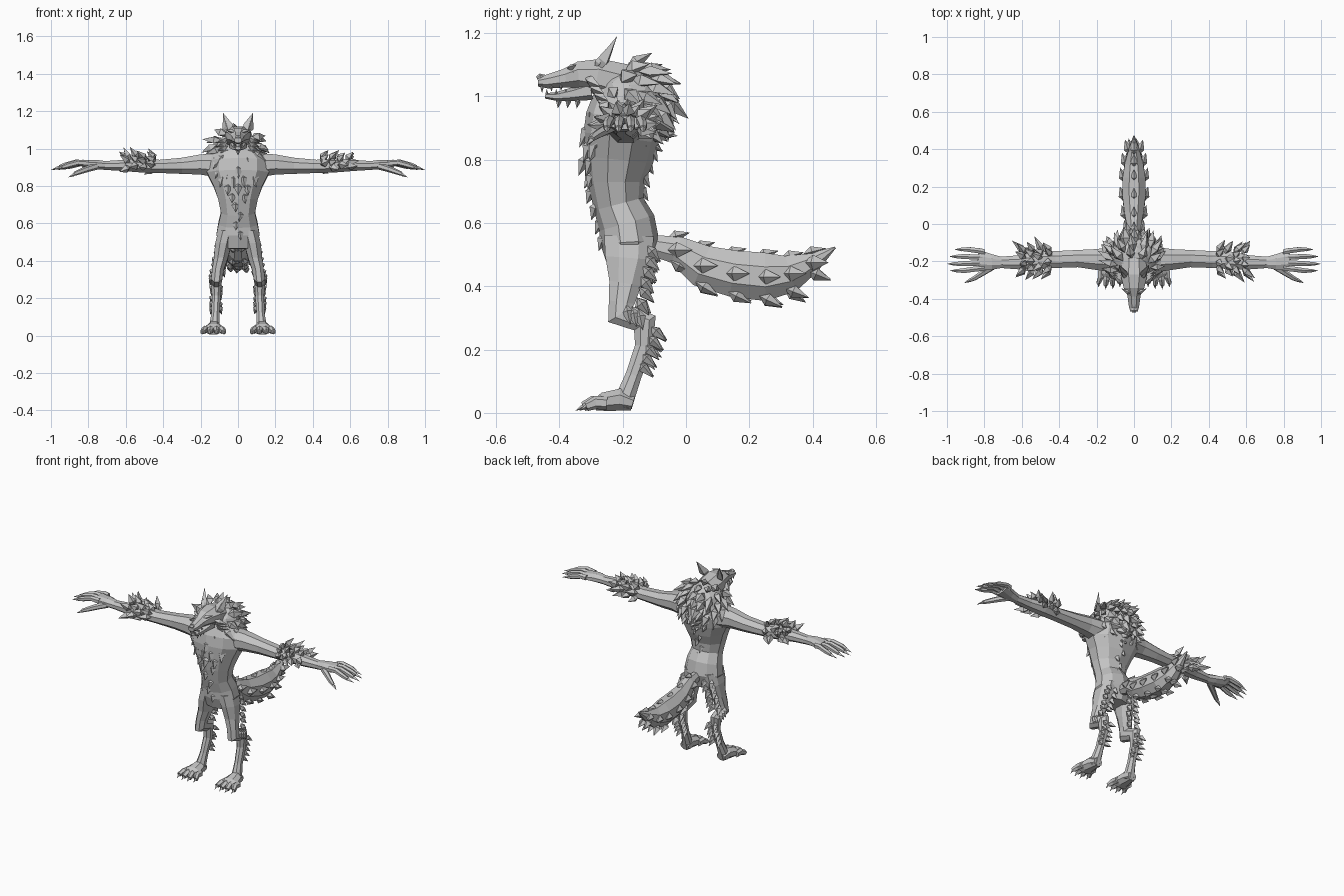
import bpy, bmesh, math, random
from mathutils import Vector

random.seed(4)
if bpy.data.objects.get("Cube"):
    bpy.data.objects.remove(bpy.data.objects["Cube"], do_unlink=True)

grey = bpy.data.materials.new("fur_grey")
grey.use_nodes = True
grey.diffuse_color = (0.55, 0.55, 0.55, 1)
bsdf = next(n for n in grey.node_tree.nodes if n.type == "BSDF_PRINCIPLED")
bsdf.inputs["Base Color"].default_value = grey.diffuse_color
bsdf.inputs["Roughness"].default_value = 0.8

X, Y, Z = Vector((1, 0, 0)), Vector((0, 1, 0)), Vector((0, 0, 1))


def finish(name, bm):
    bmesh.ops.recalc_face_normals(bm, faces=bm.faces)
    mesh = bpy.data.meshes.new(name)
    bm.to_mesh(mesh)
    bm.free()
    mesh.materials.append(grey)
    obj = bpy.data.objects.new(name, mesh)
    bpy.context.collection.objects.link(obj)
    return obj


def tube(bm, rings, side=X, sides=8, flip=1):
    """Skin rings (x, y, z, half width, half depth) along their own path."""
    pts = [Vector((r[0] * flip, r[1], r[2])) for r in rings]
    loops = []
    for i, r in enumerate(rings):
        tangent = Vector()
        if i > 0:
            tangent += (pts[i] - pts[i - 1]).normalized()
        if i < len(pts) - 1:
            tangent += (pts[i + 1] - pts[i]).normalized()
        other = side.cross(tangent).normalized()
        angles = [math.tau * (k + 0.5) / sides for k in range(sides)]
        loops.append([bm.verts.new(pts[i] + side * (r[3] * 1.06 * math.cos(a))
                                   + other * (r[4] * 1.06 * math.sin(a))) for a in angles])
    for a, b in zip(loops, loops[1:]):
        for k in range(sides):
            j = (k + 1) % sides
            bm.faces.new((a[k], a[j], b[j], b[k]))
    bm.faces.new(loops[0])
    bm.faces.new(loops[-1])


def spike(bm, base, direction, length, width, out, thick=0.45):
    """Leaf-shaped lock of fur, claw, tooth or ear."""
    base, d, out = Vector(base), Vector(direction).normalized(), Vector(out)
    side = d.cross(out)
    if side.length < 0.01:
        side = d.cross(X)
    side.normalize()
    n = side.cross(d).normalized()
    mid = base + d * length * 0.38
    ring = [mid + side * width / 2, mid + n * width * thick,
            mid - side * width / 2, mid - n * width * thick]
    ring = [bm.verts.new(p) for p in ring]
    root, tip = bm.verts.new(base), bm.verts.new(base + d * length)
    for k in range(4):
        bm.faces.new((ring[k], ring[k - 1], root))
        bm.faces.new((ring[k], ring[k - 1], tip))


def jitter(v, amount=0.18):
    return Vector(v) + Vector([random.uniform(-amount, amount) for _ in range(3)])


def part(name, rings, **kw):
    bm = bmesh.new()
    tube(bm, rings, **kw)
    return finish(name, bm)


# Torso and neck
part("torso", [(0, -.18, .465, .08, .065), (0, -.178, .54, .115, .088),
               (0, -.187, .6, .104, .085), (0, -.213, .66, .09, .076),
               (0, -.22, .73, .105, .085), (0, -.213, .8, .13, .103),
               (0, -.205, .87, .165, .113), (0, -.195, .93, .165, .115),
               (0, -.185, .99, .115, .11), (0, -.2, 1.05, .08, .08)], sides=10)

# Head, muzzle and jaw
part("head", [(0, -.2, 1.04, .065, .065), (0, -.28, 1.063, .072, .058),
              (0, -.34, 1.068, .056, .043), (0, -.38, 1.058, .036, .031),
              (0, -.44, 1.047, .028, .022), (0, -.468, 1.045, .02, .014)])
part("lower_jaw", [(0, -.3, 1.02, .05, .03), (0, -.36, 1.007, .036, .02),
                   (0, -.41, 1.0, .025, .013), (0, -.445, 1.002, .016, .008)], sides=6)
part("nose", [(0, -.445, 1.06, .012, .008), (0, -.46, 1.06, .016, .012),
              (0, -.47, 1.055, .011, .008)], sides=6)

face = bmesh.new()
for s in (1, -1):
    for i in range(3):
        y = -.455 + i * .03
        spike(face, (s * (.013 + i * .005), y, 1.038), -Z, .027 - i * .004, .011, Y)
        spike(face, (s * (.011 + i * .005), y + .015, 1.0), Z, .024, .01, Y)
    # Brows, eyes and cheek fur
    spike(face, (s * .012, -.375, 1.085), (s, .55, .3), .065, .024, Z)
    spike(face, (s * .025, -.372, 1.073), (s, .7, .15), .03, .013, -Y)
    for i in range(4):
        spike(face, (s * .052, -.32 + i * .012, 1.06 - i * .022), (s * .75, .6, -.35),
              .085, .036, (s, -1, 0))
for i in range(3):
    spike(face, (0, -.4 + i * .03, .997), (0, -.15, -1), .035, .02, Y)
finish("teeth_brows_and_cheeks", face)

ears = bmesh.new()
for s in (1, -1):
    spike(ears, (s * .04, -.285, 1.07), (s * .3, .5, .9), .145, .062, (s * .5, -1, .4), .3)
    spike(ears, (s * .045, -.29, 1.085), (s * .3, .5, .9), .075, .03, (s * .5, -1, .4), .4)
finish("ears", ears)

# Mane: rows of locks sweeping away from the face
mane = bmesh.new()
axis = Vector((0, -.8, .6))
up = X.cross(axis)
centre, size = Vector((0, -.178, .985)), Vector((.125, .112, .112))
bmesh.ops.create_icosphere(mane, subdivisions=2, radius=1)
for v in mane.verts:
    v.co = centre + v.co * size
for row, count in enumerate((11, 14, 16, 16, 13, 8)):
    th = math.radians(48 + row * 21)
    for k in range(count):
        a = math.tau * (k + row % 2 / 2) / count
        radial = X * math.cos(a) + up * math.sin(a)
        out = axis * math.cos(th) + radial * math.sin(th)
        flow = radial * math.cos(th) - axis * math.sin(th)
        spike(mane, centre + out * size * .95, jitter(flow * .85 + out * .5 - Z * .15),
              random.uniform(.08, .115), random.uniform(.045, .06), out)
finish("mane", mane)

# Fur down the chest, belly and spine
chest = bmesh.new()
for row, (z, y, half) in enumerate([(.97, -.28, .1), (.92, -.295, .09), (.87, -.305, .075),
                                    (.82, -.31, .05), (.77, -.3, .03), (.72, -.297, .015),
                                    (.67, -.285, .012), (.62, -.265, .01), (.57, -.258, .008)]):
    count = max(1, round(half / .018))
    for k in range(count):
        x = half * (2 * k / (count - 1) - 1) if count > 1 else half * (-1) ** row
        spike(chest, (x, y + abs(x) * .4, z), jitter((x * 3, -.4, -1), .12),
              .06 + half * .35, .04 + half * .1, -Y)
finish("chest_fur", chest)

spine = bmesh.new()
for i in range(8):
    z = .85 - i * .042
    y = -.11 - .035 * math.sin(i / 7 * math.pi)
    spike(spine, (.012 * (-1) ** i, y - .01, z), jitter((0, .5, -.9), .1), .065, .04, Y)
finish("spine_fur", spine)

# Tail with ragged lower edge
tail = bmesh.new()
tail_path = [(0, -.13, .535, .02, .03), (0, -.03, .515, .036, .045), (0, .05, .465, .052, .068),
             (0, .15, .44, .064, .075), (0, .25, .43, .062, .078), (0, .33, .44, .05, .06),
             (0, .4, .475, .03, .033), (0, .472, .523, .003, .003)]
tube(tail, tail_path)
for r in tail_path[1:-1]:
    for k in range(3):
        x = (k - 1) * r[3] * .55
        spike(tail, (x, r[1] - .02, r[2] - r[4] * .75), jitter((x * 3, .8, -.4), .1), .085, .045, -Z)
    spike(tail, (0, r[1] - .03, r[2] + r[4] * .82), (0, 1, .25), .075, .04, Z)
    for s in (1, -1):
        spike(tail, (s * r[3] * .8, r[1] - .03, r[2]), (s * .3, 1, 0), .085, .05, (s, 0, 0))
finish("tail", tail)

for s, label in ((1, "left"), (-1, "right")):
    # Arm and palm
    part(label + "_arm", [(.08, -.19, .91, .075, .07), (.2, -.19, .915, .057, .055),
                          (.3, -.185, .908, .047, .044), (.42, -.19, .905, .046, .036),
                          (.52, -.195, .91, .048, .038), (.62, -.205, .91, .038, .03),
                          (.71, -.205, .91, .031, .024), (.76, -.203, .915, .042, .026),
                          (.83, -.192, .917, .055, .021)], side=Y, flip=s)
    # Fingers, thumb and claws
    hand = bmesh.new()
    for y, reach in ((-.15, -.04), (-.178, -.01), (-.207, 0), (-.234, -.015)):
        end = y + (y + .19) * .35
        tube(hand, [(.8, y, .92, .017, .017), (.87 + reach, (y + end) / 2, .925, .015, .015),
                    (.925 + reach, end, .91, .014, .014), (.955 + reach, end, .9, .01, .01)],
             side=Y, sides=6, flip=s)
        spike(hand, (s * (.935 + reach), end, .906), (s, 0, -.3), .068, .02, Z)
    tube(hand, [(.75, -.225, .908, .02, .018), (.81, -.262, .89, .018, .016),
                (.85, -.288, .875, .014, .013), (.875, -.3, .865, .01, .01)],
         side=Y, sides=6, flip=s)
    spike(hand, (s * .86, -.292, .87), (s * .8, -.4, -.4), .058, .02, Z)
    finish(label + "_hand", hand)

    # Forearm fur
    cuff = bmesh.new()
    for row in range(4):
        for k in range(6):
            a = math.radians(-25 + k * 40 + row % 2 * 18)
            out = Vector((0, math.cos(a), math.sin(a)))
            base = Vector((s * (.44 + row * .045), -.195, .91)) + out * Vector((0, .04, .03))
            spike(cuff, base, jitter(out * .75 + X * s * .65, .25),
                  random.uniform(.075, .115) * (1 - .25 * abs(out.z)), .045, out)
    finish(label + "_forearm_fur", cuff)

    # Leg with forward knee and raised hock
    part(label + "_leg", [(.062, -.18, .56, .045, .08), (.078, -.182, .49, .045, .075),
                          (.092, -.192, .41, .038, .052), (.107, -.203, .35, .032, .042),
                          (.114, -.207, .312, .031, .047), (.116, -.13, .284, .028, .042),
                          (.116, -.133, .21, .024, .029), (.12, -.165, .12, .022, .026),
                          (.125, -.188, .06, .028, .03), (.127, -.2, .02, .03, .03)], flip=s)
    # Foot, toes and claws
    foot = bmesh.new()
    tube(foot, [(.127, -.168, .03, .028, .024), (.129, -.21, .042, .038, .036),
                (.131, -.26, .035, .05, .03), (.132, -.29, .024, .045, .018)], flip=s)
    for k in range(4):
        x = .132 + (k - 1.5) * .03
        tip = x + (k - 1.5) * .008
        y = -.01 * (k in (1, 2))
        tube(foot, [(x, -.25, .03, .016, .02), (x, -.285 + y, .033, .017, .02),
                    (tip, -.315 + y, .02, .013, .014)], sides=6, flip=s)
        spike(foot, (s * tip, -.3 + y, .028), (0, -1, -.55), .045, .017, Z)
    finish(label + "_foot", foot)

    # Fur behind the thigh and shin, and beside the knee
    fur = bmesh.new()
    for i in range(6):
        z = .53 - i * .033
        for dx in (-.018, .018):
            spike(fur, (s * (.075 + i * .007 + dx), -.125 - i * .006, z),
                  jitter((s * dx * 12, .55, -.8), .15), .07, .04, Y)
    for i in range(5):
        for dx in (-.012, .012):
            spike(fur, (s * (.117 + dx), -.115 - i * .01, .275 - i * .028),
                  jitter((s * dx * 15, .7, -.65), .12), .075, .036, Y)
    for i in range(3):
        spike(fur, (s * .135, -.19 + i * .02, .345 - i * .008), (s * .25, .2, -1), .07, .035, X)
    finish(label + "_leg_fur", fur)
